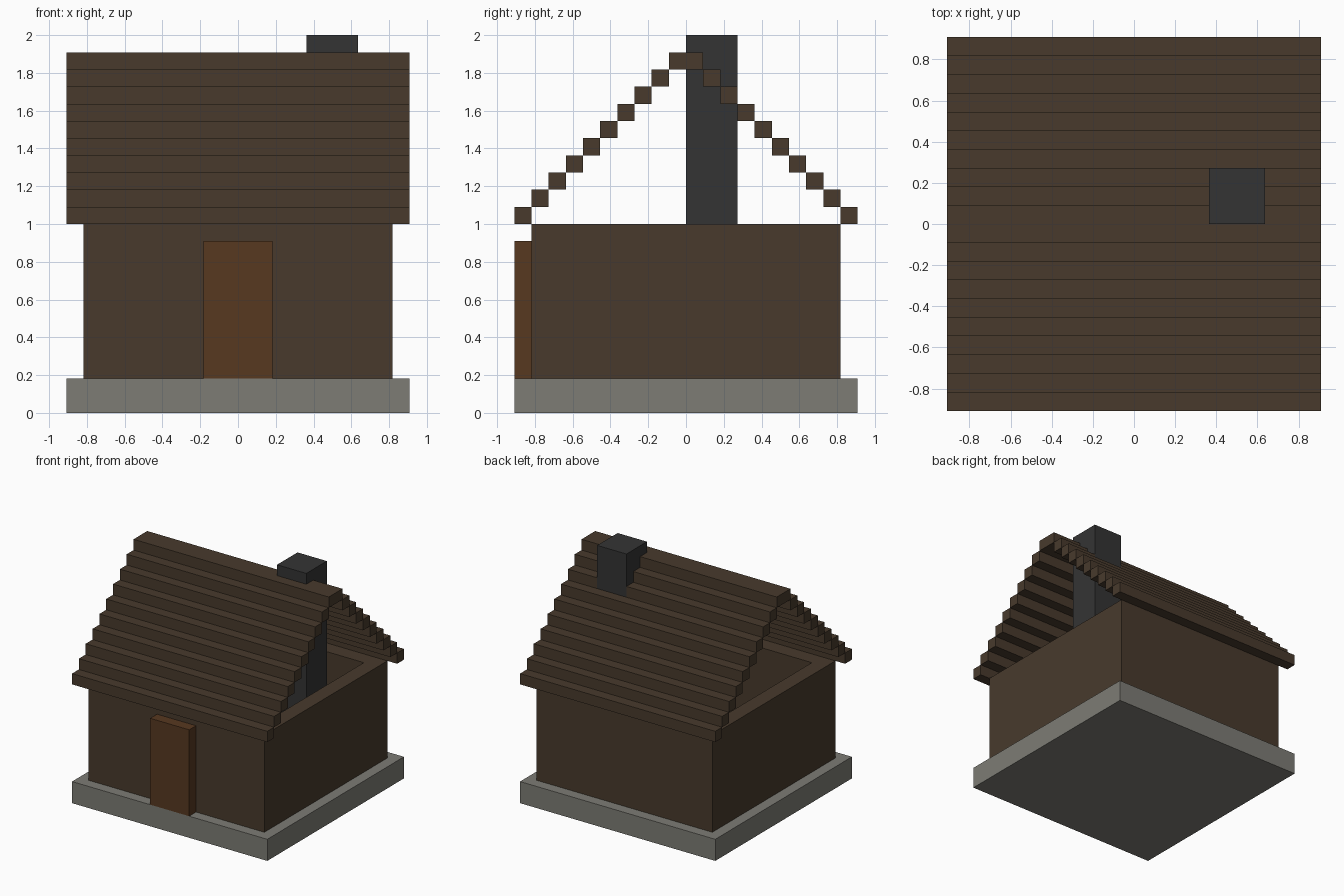
import bpy
import bmesh
from mathutils import Vector

cube = bpy.data.objects.get("Cube")
if cube:
    bpy.data.objects.remove(cube, do_unlink=True)

U = 2 / 22  # one building block; the house is 22 blocks tall


def srgb(r, g, b):
    lin = [((c / 255 + 0.055) / 1.055) ** 2.4 for c in (r, g, b)]
    return (*lin, 1.0)


def material(name, rgb):
    mat = bpy.data.materials.new(name)
    mat.use_nodes = True
    mat.diffuse_color = srgb(*rgb)
    bsdf = mat.node_tree.nodes["Principled BSDF"]
    bsdf.inputs["Base Color"].default_value = mat.diffuse_color
    bsdf.inputs["Roughness"].default_value = 0.9
    return mat


stone = material("grey stone", (125, 124, 117))
timber = material("dark brown timber", (72, 58, 44))
door_wood = material("reddish brown wood", (87, 56, 32))
charcoal = material("charcoal brick", (52, 52, 52))


def box_bmesh(low, high):
    """Box between two corners given in blocks."""
    low, high = Vector(low) * U, Vector(high) * U
    bm = bmesh.new()
    bmesh.ops.create_cube(bm, size=1)
    bmesh.ops.scale(bm, vec=high - low, verts=bm.verts)
    bmesh.ops.translate(bm, vec=(low + high) / 2, verts=bm.verts)
    return bm


def finish(name, bm, mat):
    mesh = bpy.data.meshes.new(name)
    bm.to_mesh(mesh)
    bm.free()
    mesh.materials.append(mat)
    obj = bpy.data.objects.new(name, mesh)
    bpy.context.collection.objects.link(obj)
    return obj


def box(name, low, high, mat):
    return finish(name, box_bmesh(low, high), mat)


# Stone foundation, also the floor of the room
box("foundation", (-10, -10, 0), (10, 10, 2), stone)

# Hollow walls, two blocks thick and open at the top
bm = box_bmesh((-9, -9, 2), (9, 9, 11))
bm.normal_update()
top = next(f for f in bm.faces if f.normal.z > 0.9)
bottom = next(f for f in bm.faces if f.normal.z < -0.9)
bmesh.ops.inset_region(bm, faces=[top], thickness=2 * U)
inner = bmesh.ops.extrude_discrete_faces(bm, faces=[top])["faces"][0]
bmesh.ops.translate(bm, vec=(0, 0, -9 * U), verts=inner.verts)
bmesh.ops.delete(bm, geom=[inner, bottom], context='FACES')
finish("walls", bm, timber)

# Door block standing proud of the front wall
box("door", (-2, -10, 2), (2, -9, 10), door_wood)

# Chimney rising from the hearth through the back slope
box("chimney", (4, 0, 2), (7, 3, 22), charcoal)

# Stepped roof beams: one eave beam, repeated up to the ridge and mirrored
roof = box("roof_beams", (-10, -10, 11), (10, -9, 12), timber)
steps = roof.modifiers.new("Steps", 'ARRAY')
steps.count = 10
steps.use_relative_offset = False
steps.use_constant_offset = True
steps.constant_offset_displace = (0, U, U)
mirror = roof.modifiers.new("Back slope", 'MIRROR')
mirror.use_axis = (False, True, False)
mirror.use_mirror_merge = False
